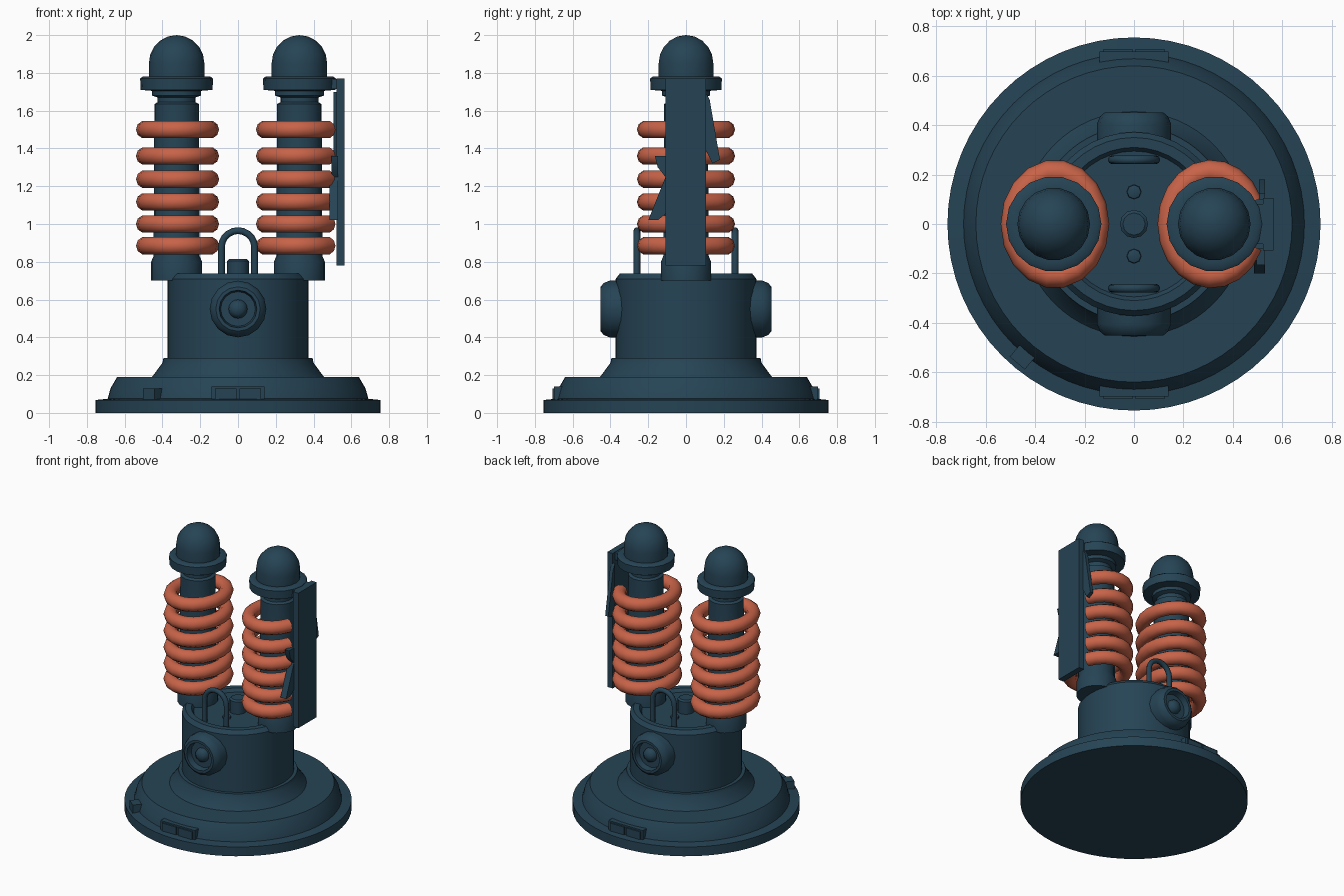
import bpy, bmesh, math
from math import sin, cos, pi, radians
from mathutils import Matrix

if "Cube" in bpy.data.objects:
    bpy.data.objects.remove(bpy.data.objects["Cube"])


def material(name, rgb):
    m = bpy.data.materials.new(name)
    m.diffuse_color = (*rgb, 1)
    m.use_nodes = True
    m.node_tree.nodes["Principled BSDF"].inputs["Base Color"].default_value = m.diffuse_color
    return m


DARK = material("dark blue steel", (0.019, 0.057, 0.090))
COPPER = material("copper orange", (0.58, 0.125, 0.065))


def finish(bm, name, mat, matrix=None, angle=35):
    if matrix:
        bm.transform(matrix)
    bmesh.ops.recalc_face_normals(bm, faces=bm.faces[:])
    me = bpy.data.meshes.new(name)
    bm.to_mesh(me)
    bm.free()
    me.materials.append(mat)
    ob = bpy.data.objects.new(name, me)
    bpy.context.collection.objects.link(ob)
    bpy.ops.object.select_all(action='DESELECT')
    ob.select_set(True)
    bpy.context.view_layer.objects.active = ob
    bpy.ops.object.shade_smooth_by_angle(angle=radians(angle))
    return ob


def lathe(name, profile, sides, matrix=None, mat=DARK, angle=35):
    """Turn (radius, height) pairs around z; the ends close on the axis."""
    bm = bmesh.new()
    rings = []
    for r, z in profile:
        if r == 0:
            rings.append([bm.verts.new((0, 0, z))] * sides)
        else:
            rings.append([bm.verts.new((r * cos(2 * pi * i / sides), r * sin(2 * pi * i / sides), z))
                          for i in range(sides)])
    for a, b in zip(rings, rings[1:]):
        for i in range(sides):
            j = (i + 1) % sides
            bm.faces.new(list(dict.fromkeys((a[i], a[j], b[j], b[i]))))
    return finish(bm, name, mat, matrix, angle)


def box(name, lo, hi, matrix=None):
    bm = bmesh.new()
    bmesh.ops.create_cube(bm, size=1)
    for v in bm.verts:
        v.co = [(l + h) / 2 + c * (h - l) for c, l, h in zip(v.co, lo, hi)]
    return finish(bm, name, DARK, matrix)


def ring(name, cx, z, gap, mat):
    """Oval coil ring, open towards +x by the gap angle when gap > 0."""
    bm = bmesh.new()
    n, k = 18, 10
    rings = []
    for i in range(n + (gap > 0)):
        a = gap + (2 * pi - 2 * gap) * i / n
        rings.append([bm.verts.new((cx + (0.172 + 0.048 * cos(t)) * cos(a),
                                    (0.212 + 0.048 * cos(t)) * sin(a),
                                    z + 0.048 * sin(t)))
                      for t in (2 * pi * j / k for j in range(k))])
    pairs = list(zip(rings, rings[1:]))
    if gap:
        bm.faces.new(rings[0])
        bm.faces.new(rings[-1])
    else:
        pairs.append((rings[-1], rings[0]))
    for a, b in pairs:
        for j in range(k):
            m = (j + 1) % k
            bm.faces.new((a[j], a[m], b[m], b[j]))
    return finish(bm, name, mat, None, 50)


def fin(name, yz, x0, x1):
    """Thin plate cut to a yz outline."""
    bm = bmesh.new()
    a = [bm.verts.new((x0, y, z)) for y, z in yz]
    b = [bm.verts.new((x1, y, z)) for y, z in yz]
    bm.faces.new(a)
    bm.faces.new(b)
    for i in range(len(a)):
        j = (i + 1) % len(a)
        bm.faces.new((a[i], a[j], b[j], b[i]))
    return finish(bm, name, DARK)


# Stepped round base
lathe("base", [(0, 0), (0.755, 0), (0.755, 0.068), (0.69, 0.075), (0.675, 0.13), (0.64, 0.19),
               (0.455, 0.19), (0.40, 0.265), (0.395, 0.29), (0, 0.29)], 64)
# Drum with recessed lid
lathe("drum", [(0, 0.27), (0.372, 0.27), (0.372, 0.71), (0.35, 0.738), (0.31, 0.738),
               (0.295, 0.715), (0, 0.715)], 40)
lathe("centre_peg", [(0, 0.70), (0.057, 0.70), (0.057, 0.805), (0.045, 0.815), (0, 0.815)], 12)

for s, side in ((-1, "front"), (1, "back")):
    # Round port on the drum
    m = Matrix.Translation((0, 0, 0.55)) @ Matrix.Rotation(radians(-90 * s), 4, 'X')
    lathe(side + "_port", [(0, 0.28), (0.15, 0.28), (0.15, 0.405), (0.138, 0.435), (0.118, 0.452),
                           (0.10, 0.452), (0.092, 0.41), (0.05, 0.41), (0.045, 0.43),
                           (0.028, 0.446), (0, 0.452)], 16, m, angle=40)
    # Lifting handle
    cu = bpy.data.curves.new(side + "_handle_path", 'CURVE')
    cu.dimensions = '3D'
    cu.bevel_depth = 0.018
    cu.bevel_resolution = 2
    cu.use_fill_caps = True
    pts = [(-0.088, 0.70)] + [(-0.088 * cos(pi * i / 10), 0.875 + 0.09 * sin(pi * i / 10))
                              for i in range(11)] + [(0.088, 0.70)]
    sp = cu.splines.new('POLY')
    sp.points.add(len(pts) - 1)
    for p, (x, z) in zip(sp.points, pts):
        p.co = (x, 0.26 * s, z, 1)
    tmp = bpy.data.objects.new("tmp", cu)
    bpy.context.collection.objects.link(tmp)
    bpy.context.view_layer.update()
    bm = bmesh.new()
    bm.from_mesh(tmp.to_mesh())
    bpy.data.objects.remove(tmp)
    finish(bm, side + "_handle", DARK, None, 50)
    # Lid bolt
    lathe(side + "_lid_bolt", [(0, 0.70), (0.032, 0.70), (0.028, 0.728), (0, 0.738)], 8,
          Matrix.Translation((0, 0.13 * s, 0)))
    # Twin vents on the base edge
    for x in (-0.065, 0.065):
        y0, y1 = sorted((0.64 * s, 0.708 * s))
        box(side + "_vent", (x - 0.058, y0, 0.07), (x + 0.058, y1, 0.13))
    y0, y1 = sorted((0.64 * s, 0.698 * s))
    box(side + "_vent_frame", (-0.14, y0, 0.06), (0.14, y1, 0.14))

# Small clip on the rim
box("rim_clip", (0.66, -0.04, 0.06), (0.735, 0.04, 0.13), Matrix.Rotation(radians(230), 4, 'Z'))

# Two capped posts with coils
post = [(0, 0.70), (0.135, 0.70), (0.135, 0.80), (0.122, 0.83), (0.118, 1.59), (0.118, 1.635),
        (0.10, 1.645), (0.10, 1.67), (0.13, 1.68), (0.13, 1.705), (0.19, 1.71), (0.193, 1.77),
        (0.18, 1.78), (0.147, 1.78), (0.147, 1.85)]
post += [(0.147 * cos(a), 1.85 + 0.15 * sin(a)) for a in (pi / 2 * i / 5 for i in range(1, 5))]
post.append((0, 2.0))
for x, side in ((-0.325, "left"), (0.325, "right")):
    lathe(side + "_post", post, 18, Matrix.Translation((x, 0, 0)), angle=40)
    # Copper coil rings
    for z in (0.885, 1.0, 1.117, 1.237, 1.36, 1.50):
        ring(side + "_coil_ring", -0.32 if x < 0 else 0.315, z, 0 if x < 0 else radians(24), COPPER)

# Flat shield on the right coil, with top bracket and ragged fins
box("shield_plate", (0.522, -0.108, 0.78), (0.565, 0.105, 1.77))
box("shield_bracket", (0.45, -0.08, 1.715), (0.53, 0.08, 1.768))
fin("upper_fin", [(0.10, 1.70), (0.125, 1.66), (0.18, 1.34), (0.14, 1.32), (0.10, 1.40)], 0.505, 0.53)
fin("middle_fin", [(-0.10, 1.36), (-0.165, 1.36), (-0.15, 1.30), (-0.10, 1.24)], 0.495, 0.53)
fin("lower_fin", [(-0.10, 1.27), (-0.20, 1.02), (-0.15, 1.02), (-0.10, 1.06)], 0.485, 0.53)
